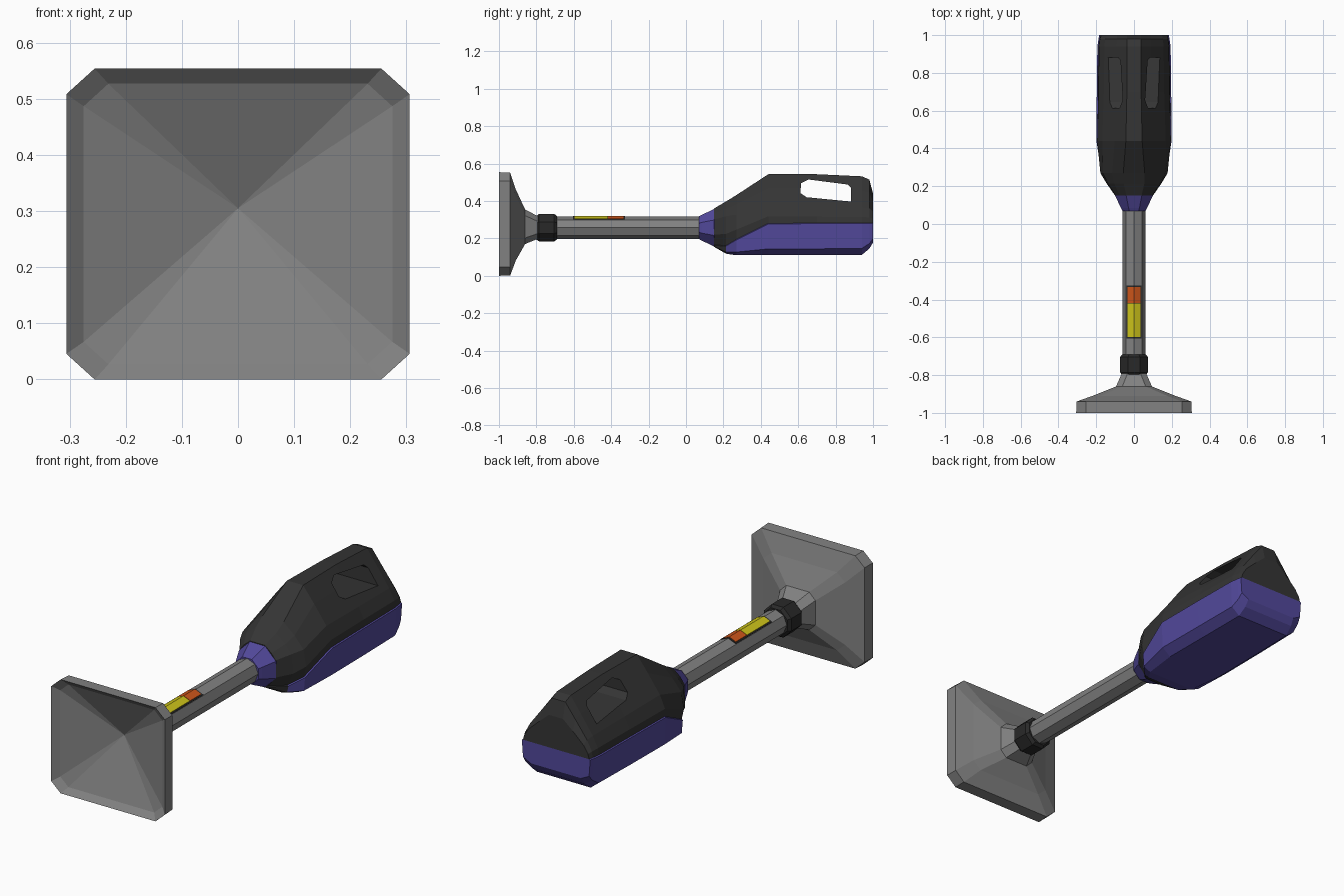
import bpy, bmesh, math

if "Cube" in bpy.data.objects:
    bpy.data.objects.remove(bpy.data.objects["Cube"])


def mat(name, r, g, b):
    m = bpy.data.materials.new(name)
    m.diffuse_color = (r, g, b, 1)
    m.use_nodes = True
    m.node_tree.nodes["Principled BSDF"].inputs["Base Color"].default_value = m.diffuse_color
    return m


GREY = mat("grey metal", 0.22, 0.22, 0.22)
DARK = mat("charcoal", 0.035, 0.035, 0.035)
BLACK = mat("black rubber", 0.022, 0.022, 0.022)
PURPLE = mat("purple", 0.085, 0.066, 0.33)
YELLOW = mat("yellow", 0.60, 0.54, 0.01)
ORANGE = mat("orange", 0.60, 0.09, 0.01)
AXIS = 0.257  # height of the shaft's centre line


def loft(name, rings, mats, rule=None, caps=(True, True)):
    """Skin equal-length rings; rule(segment, band) gives the material slot."""
    bm = bmesh.new()
    vs = [[bm.verts.new(p) for p in r] for r in rings]
    n = len(rings[0])
    for s in range(len(rings) - 1):
        for i in range(n):
            j = (i + 1) % n
            f = bm.faces.new((vs[s][i], vs[s][j], vs[s + 1][j], vs[s + 1][i]))
            if rule:
                f.material_index = rule(s, i)
    if caps[0]:
        bm.faces.new(vs[0][::-1])
    if caps[1]:
        bm.faces.new(vs[-1])
    bmesh.ops.remove_doubles(bm, verts=bm.verts, dist=1e-5)
    bmesh.ops.recalc_face_normals(bm, faces=bm.faces)
    me = bpy.data.meshes.new(name)
    bm.to_mesh(me)
    bm.free()
    for m in mats:
        me.materials.append(m)
    ob = bpy.data.objects.new(name, me)
    bpy.context.collection.objects.link(ob)
    return ob


def octagon(y, r, turn=0.5):
    return [(r * math.cos((i + turn) * math.pi / 4), y,
             AXIS + r * math.sin((i + turn) * math.pi / 4)) for i in range(8)]


def cut_square(y, hx, hz, cz, c):
    """Square ring with cut corners."""
    q = [(hx, hz * (1 - c)), (hx * (1 - c), hz)]
    pts = q + [(-x, z) for x, z in q[::-1]]
    pts += [(-x, -z) for x, z in pts]
    return [(x, y, cz + z) for x, z in pts]


# Flared square horn: hollow pyramid inside, stepped flare outside
loft("horn", [
    cut_square(-0.875, 0, 0, 0.305, 0.16),
    cut_square(-0.975, 0.275, 0.25, 0.277, 0.16),
    cut_square(-1.0, 0.306, 0.277, 0.277, 0.165),
    cut_square(-0.94, 0.304, 0.275, 0.277, 0.165),
    cut_square(-0.91, 0.22, 0.19, 0.272, 0.2),
    cut_square(-0.86, 0.095, 0.092, 0.262, 0.35),
    cut_square(-0.78, 0.06, 0.055, 0.258, 0.5)],
    [GREY], caps=(False, True))

# Shaft with a ridge on top, collar behind the horn, neck before the housing
loft("shaft", [octagon(y, 0.06, 0) for y in (-0.82, 0.1)], [GREY])
loft("collar", [octagon(-0.745 + s * d, r) for s, d, r in
                ((-1, .055, .068), (-1, .04, .08), (1, .04, .08), (1, .055, .068))], [BLACK])
loft("neck", [octagon(0.07, 0.066), octagon(0.085, 0.075),
              octagon(0.15, 0.108), octagon(0.165, 0.105)], [PURPLE])


# Gauge: thin folded plates lying over the ridge of the shaft
def gauge(name, y0, y1, hw, lift, m):
    top = AXIS + 0.06 + lift
    side = top - hw * 0.414
    fold = [(-hw, side), (0, top), (hw, side)]
    ring = fold + [(x, z - 0.008) for x, z in fold[::-1]]
    loft(name, [[(x, y, z) for x, z in ring] for y in (y0, y1)], [m])


gauge("gauge_frame", -0.605, -0.325, 0.041, 0.002, BLACK)
gauge("gauge_yellow", -0.597, -0.420, 0.035, 0.004, YELLOW)
gauge("gauge_orange", -0.418, -0.333, 0.035, 0.004, ORANGE)


# Housing section: arched upper shell above a seam, bevelled tray below it
def shell(y, top, w, k, seam, sw, belly):
    h, d = top - seam, seam - belly
    half = [(w * (0.2 + 0.2 * k), top),
            (w * (0.5 + 0.25 * k), seam + h * (0.7 + 0.15 * k)),
            (w * (0.85 + 0.12 * k), seam + h * (0.34 + 0.36 * k)),
            (w, seam + h * (0.13 + 0.15 * k)),
            (sw, seam), (sw + 0.006, seam - 0.003),
            (sw, belly + d * 0.2), (sw * 0.77, belly)]
    half += [(-x, z) for x, z in half[::-1]]
    return [(x, y, z) for x, z in half]


housing = loft("housing", [
    shell(0.15, .36, .10, 1, .165, .055, .155),
    shell(0.215, .398, .145, .9, .162, .115, .118),
    shell(0.27, .432, .178, .6, .195, .166, .11),
    shell(0.44, .543, .195, .1, .28, .193, .11),
    shell(0.70, .543, .188, 0, .282, .191, .11),
    shell(0.94, .532, .184, 0, .282, .188, .112),
    shell(0.98, .515, .180, 0, .282, .182, .145),
    shell(1.0, .44, .172, .1, .282, .178, .178)],
    [DARK, PURPLE], lambda s, i: 1 if s > 0 and 4 <= i <= 10 else 0)

# Rear panel: charcoal above the seam, purple below
bm = bmesh.new()
bm.from_mesh(housing.data)
back = [f for f in bm.faces if f.calc_center_median().y > 0.999]
edges = {e for f in back for e in f.edges}
verts = {v for f in back for v in f.verts}
bmesh.ops.bisect_plane(bm, geom=back + list(edges) + list(verts),
                       plane_co=(0, 0, 0.282), plane_no=(0, 0, 1), dist=1e-4)
for f in bm.faces:
    if f.calc_center_median().y > 0.999:
        f.material_index = int(f.calc_center_median().z < 0.282)
bm.to_mesh(housing.data)
bm.free()

# Hand grip opening cut straight through the housing
hole = [(.615, .495), (.655, .515), (.865, .488), (.882, .47),
        (.882, .397), (.645, .420), (.612, .442)]
cutter = loft("grip_cutter", [[(x, y, z) for y, z in hole] for x in (-0.4, 0.4)], [DARK])
cutter.hide_render = True
mod = housing.modifiers.new("grip_opening", "BOOLEAN")
mod.operation, mod.solver, mod.object = "DIFFERENCE", "EXACT", cutter
bpy.context.view_layer.objects.active = housing
bpy.ops.object.modifier_apply(modifier=mod.name)
bpy.data.objects.remove(cutter)
